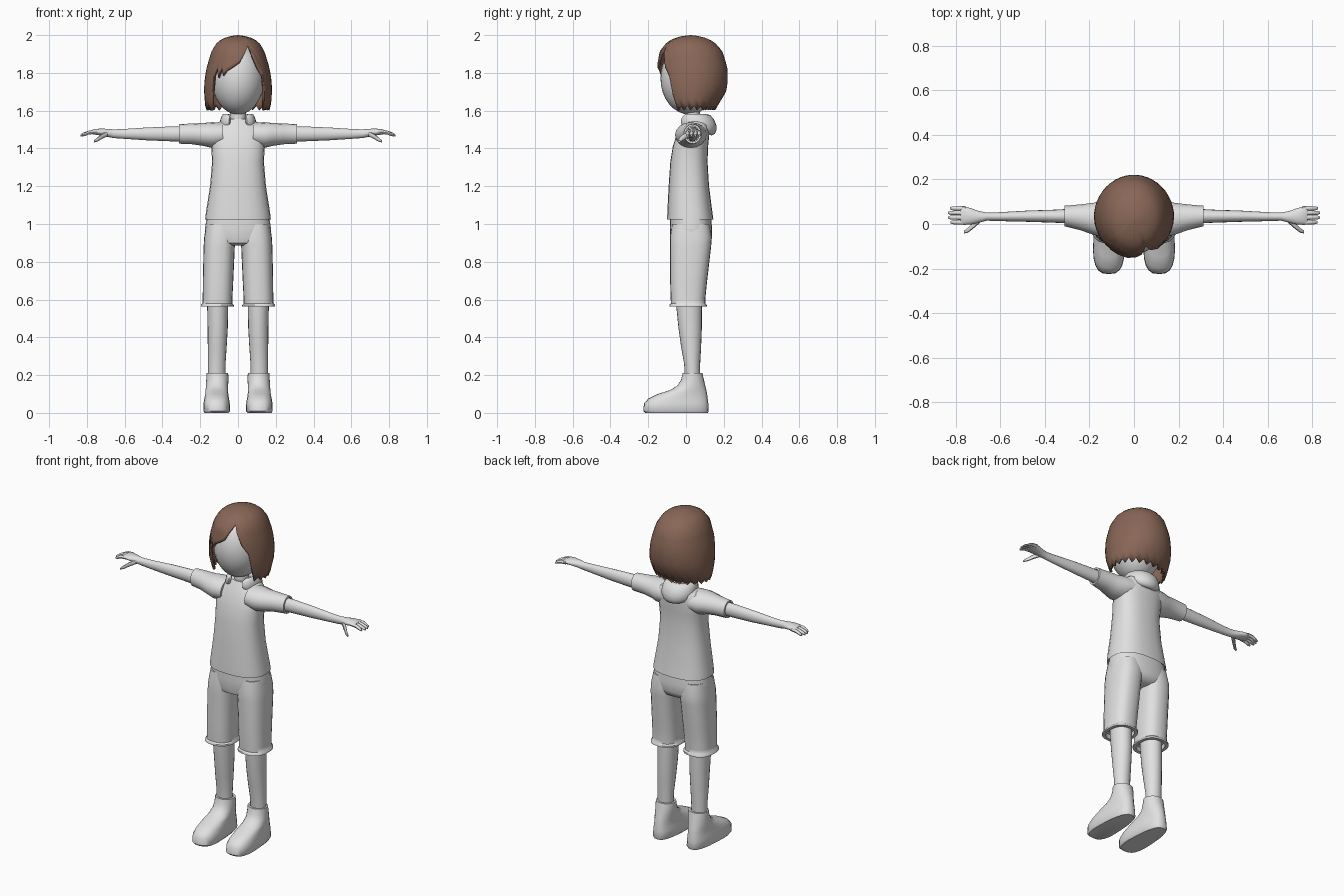
import bpy, bmesh, math
from math import sin, cos, radians, copysign
from mathutils import Vector


def material(name, rgb):
    m = bpy.data.materials.new(name)
    m.diffuse_color = (*rgb, 1)
    return m


GREY = material("light grey", (0.75, 0.75, 0.75))
BROWN = material("hair brown", (0.25, 0.135, 0.095))


def finish(name, bm, mat, mirror=False, angle=45):
    """Turn a bmesh into a smooth-shaded object, mirrored across x if asked."""
    bmesh.ops.recalc_face_normals(bm, faces=bm.faces)
    me = bpy.data.meshes.new(name)
    bm.to_mesh(me)
    bm.free()
    ob = bpy.data.objects.new(name, me)
    bpy.context.collection.objects.link(ob)
    me.materials.append(mat)
    bpy.ops.object.select_all(action='DESELECT')
    ob.select_set(True)
    bpy.context.view_layer.objects.active = ob
    bpy.ops.object.shade_smooth_by_angle(angle=radians(angle))
    if mirror:
        ob.modifiers.new("mirror", 'MIRROR').use_mirror_merge = False
    return ob


def se(v, e):
    return copysign(abs(v) ** (2 / e), v)


def ring_z(z, x0, x1, y0, y1, e=2.0, heel=1.0, n=24):
    """Horizontal superellipse; heel < 1 narrows the back."""
    pts = []
    for i in range(n):
        a = 2 * math.pi * i / n
        c, s = se(cos(a), e), se(sin(a), e)
        w = 1 + (heel - 1) * (s + 1) / 2
        pts.append(Vector(((x0 + x1) / 2 + c * w * (x1 - x0) / 2,
                           (y0 + y1) / 2 + s * (y1 - y0) / 2, z)))
    return pts


def ring_x(x, cy, cz, ry, rz, n=16):
    """Upright ellipse facing along x."""
    return [Vector((x, cy + ry * cos(2 * math.pi * i / n), cz + rz * sin(2 * math.pi * i / n)))
            for i in range(n)]


def loft_into(bm, rings):
    rows = [[bm.verts.new(p) for p in r] for r in rings]
    n = len(rows[0])
    for a, b in zip(rows, rows[1:]):
        for i in range(n):
            j = (i + 1) % n
            bm.faces.new((a[i], a[j], b[j], b[i]))
    bm.faces.new(rows[0])
    bm.faces.new(rows[-1])


def loft(name, rings, mirror=False, angle=45):
    bm = bmesh.new()
    loft_into(bm, rings)
    return finish(name, bm, GREY, mirror, angle)


def lerp_table(table, t):
    """Linear interpolation in rows sorted by their first entry."""
    for a, b in zip(table, table[1:]):
        if t <= b[0]:
            k = (t - a[0]) / (b[0] - a[0])
            return [p + (q - p) * k for p, q in zip(a[1:], b[1:])]
    return list(table[-1][1:])


# head and neck
bm = bmesh.new()
bmesh.ops.create_uvsphere(bm, u_segments=24, v_segments=16, radius=1)
for v in bm.verts:
    v.co = Vector((v.co.x * 0.14, 0.017 + v.co.y * 0.152, 1.77 + v.co.z * 0.19))
finish("head", bm, GREY)
loft("neck", [ring_z(z, -0.042, 0.042, -0.005, 0.075, n=16) for z in (1.5, 1.58, 1.66)])

# hair: shell whose lower edge follows a fringe line, angle 0 is the front
profile = [(1.60, .166, .028, .125), (1.63, .175, .03, .14), (1.70, .18, .035, .178),
           (1.76, .178, .035, .187), (1.83, .166, .032, .187), (1.915, .14, .027, .166),
           (1.96, .112, .025, .128), (1.98, .085, .025, .095), (1.994, .045, .025, .05),
           (2.0, .004, .025, .004)]
edge = [(-55, 1.60), (-51, 1.66), (-47, 1.77), (-42, 1.83), (-37, 1.775), (-31, 1.83),
        (-27, 1.785), (-21, 1.81), (-10, 1.83), (3, 1.855), (14, 1.90), (26, 1.945),
        (31, 1.90), (40, 1.83), (49, 1.78), (52, 1.68), (56, 1.60)]
cols = list(edge)
for i in range(1, 31):                       # jagged locks round sides and back
    cols.append((56 + i * 249 / 31, 1.602 + (0.024 if i % 2 else 0.0)))
bm = bmesh.new()
grid = []
ROWS = 14
for deg, low in cols:
    a = radians(deg)
    col = []
    for r in range(ROWS + 1):
        z = 2.0 - (2.0 - low) * (r / ROWS) ** 1.7
        rx, yc, ry = lerp_table(profile, z)
        col.append(bm.verts.new((sin(a) * rx, yc - cos(a) * ry, z)))
    grid.append(col)
for i, a in enumerate(grid):
    b = grid[(i + 1) % len(grid)]
    for r in range(ROWS):
        bm.faces.new((a[r], a[r + 1], b[r + 1], b[r]))
bm.faces.new([c[0] for c in grid])
hair = finish("hair", bm, BROWN, angle=60)
sol = hair.modifiers.new("thickness", 'SOLIDIFY')
sol.thickness = 0.015
sol.offset = -1

# shirt body
loft("shirt", [ring_z(z, -x, x, y0, y1, e) for z, x, y0, y1, e in (
    (1.04, .160, -.09, .13, 2.5), (1.025, .174, -.10, .145, 2.5), (1.06, .170, -.099, .14, 2.5),
    (1.20, .148, -.092, .122, 2.5), (1.33, .137, -.083, .114, 2.5), (1.41, .142, -.070, .117, 2.5),
    (1.48, .152, -.048, .124, 2.4), (1.525, .125, -.025, .124, 2.2), (1.555, .075, -.010, .11, 2))])

# sleeves with a turned hem
loft("sleeve", [ring_x(*r) for r in (
    (.08, .03, 1.475, .085, .062), (.14, .025, 1.471, .083, .068), (.18, .023, 1.474, .072, .061),
    (.24, .03, 1.477, .058, .055), (.305, .035, 1.477, .047, .052), (.312, .035, 1.477, .047, .052),
    (.312, .035, 1.477, .036, .042), (.29, .035, 1.477, .036, .042))], True)

# collar: soft roll round the back of the neck, open at the front
rings = []
for i in range(21):
    t = radians(-146 + 292 * i / 20)
    back = max(0, cos(t))
    taper = 0.55 if i in (0, 20) else 1
    rr, rz = (0.016 + 0.022 * back) * taper, (0.035 + 0.022 * back) * taper
    out = Vector((sin(t), cos(t), 0))
    mid = Vector((sin(t) * .078, .045 + cos(t) * .077, 1.548 - .022 * back))
    rings.append([mid + out * rr * (cos(u) - 0.35 * sin(u)) + Vector((0, 0, rz * sin(u)))
                  for u in (2 * math.pi * k / 12 for k in range(12))])
loft("collar", rings, angle=60)

# arms running into the palms
loft("arm", [ring_x(*r) for r in (
    (.27, .035, 1.477, .034, .040), (.36, .035, 1.477, .029, .039), (.48, .035, 1.477, .025, .034),
    (.60, .033, 1.477, .020, .026), (.66, .033, 1.478, .018, .023), (.695, .032, 1.483, .026, .021),
    (.73, .034, 1.487, .036, .018), (.765, .038, 1.488, .042, .014), (.778, .038, 1.486, .038, .009))],
    True)

# fingers and thumb
bm = bmesh.new()
for y, tip in ((.070, .825), (.050, .834), (.029, .834), (.008, .824)):
    loft_into(bm, [ring_x(x, y, z, r, r, 8) for x, z, r in (
        (.755, 1.487, .010), (.79, 1.484, .010), (tip - .012, 1.474, .009), (tip, 1.469, .005))])
loft_into(bm, [ring_x(x, y, z, r, r, 8) for x, y, z, r in (
    (.69, .02, 1.478, .014), (.72, -.006, 1.464, .014), (.745, -.028, 1.447, .011),
    (.762, -.036, 1.437, .006))])
finish("fingers", bm, GREY, True)

# shorts: seat plus two legs with a flared hem
loft("shorts_seat", [ring_z(z, -x, x, y0, y1, e) for z, x, y0, y1, e in (
    (1.04, .165, -.085, .132, 2.5), (.98, .174, -.086, .138, 2.5), (.93, .176, -.085, .137, 2.5),
    (.90, .150, -.078, .125, 2.3), (.885, .08, -.05, .09, 2))])
loft("shorts_leg", [ring_z(z, x0, x1, y0, y1, 2.5) for z, x0, x1, y0, y1 in (
    (1.0, .01, .168, -.075, .125), (.93, .008, .179, -.085, .137), (.88, .017, .182, -.085, .133),
    (.70, .025, .186, -.084, .112), (.60, .030, .187, -.081, .102), (.580, .030, .188, -.080, .102),
    (.572, .022, .196, -.088, .110), (.562, .022, .197, -.088, .110), (.562, .04, .178, -.07, .092),
    (.59, .04, .178, -.07, .092))], True)

# lower legs
loft("lower_leg", [ring_z(*r, n=20) for r in (
    (.62, .050, .165, -.055, .085), (.55, .052, .163, -.050, .084), (.45, .054, .161, -.040, .084),
    (.35, .060, .160, -.026, .080), (.26, .066, .159, -.010, .075), (.18, .068, .158, -.005, .073))],
    True)

# shoes: blunt toe, narrower heel
loft("shoe", [ring_z(z, x0, x1, y0, y1, e, h) for z, x0, x1, y0, y1, e, h in (
    (0, .042, .185, -.215, .115, 2.8, .72), (.01, .034, .192, -.225, .12, 2.8, .74),
    (.05, .035, .191, -.223, .118, 2.7, .74), (.075, .04, .186, -.20, .115, 2.6, .76),
    (.10, .045, .180, -.15, .112, 2.4, .8), (.12, .048, .176, -.085, .108, 2.2, .86),
    (.145, .050, .172, -.045, .102, 2, .92), (.175, .050, .168, -.026, .095, 2, 1),
    (.21, .052, .166, -.018, .087, 2, 1), (.21, .064, .156, -.006, .075, 2, 1),
    (.195, .064, .156, -.006, .075, 2, 1))], True)
